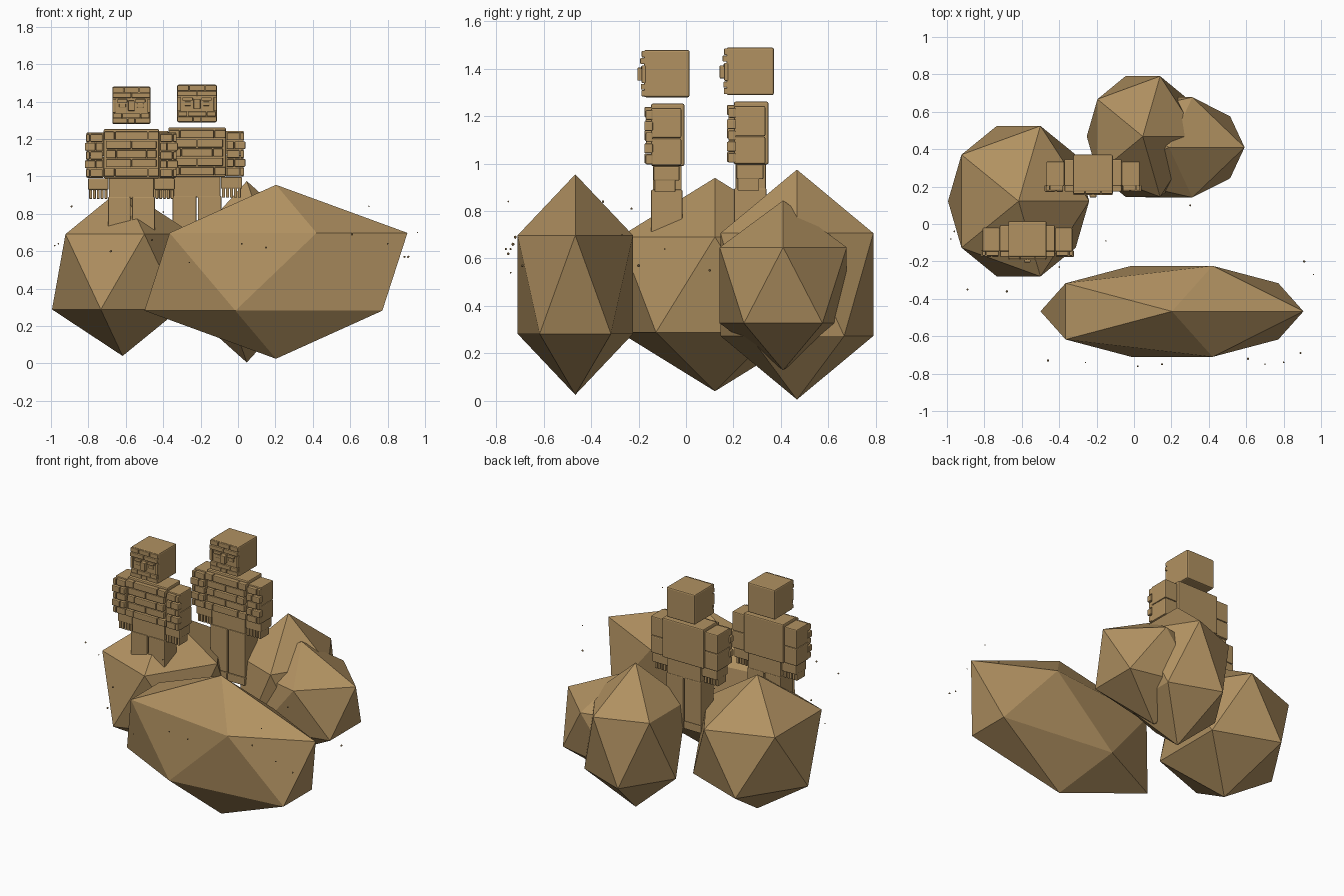
import bpy, bmesh
from mathutils import Vector, Matrix

cube = bpy.data.objects.get("Cube")
if cube:
    bpy.data.objects.remove(cube, do_unlink=True)

sand = bpy.data.materials.new("sandstone tan")
sand.use_nodes = True
COLOUR = (0.44, 0.285, 0.12, 1)
sand.diffuse_color = COLOUR
sand.node_tree.nodes["Principled BSDF"].inputs["Base Color"].default_value = COLOUR


def finish(name, bm):
    mesh = bpy.data.meshes.new(name)
    bm.to_mesh(mesh)
    bm.free()
    mesh.materials.append(sand)
    obj = bpy.data.objects.new(name, mesh)
    bpy.context.collection.objects.link(obj)
    return obj


def rock(name, centre, radii):
    bm = bmesh.new()
    bmesh.ops.create_icosphere(bm, subdivisions=1, radius=1)
    bmesh.ops.scale(bm, vec=radii, verts=bm.verts)
    bmesh.ops.translate(bm, vec=centre, verts=bm.verts)
    return finish(name, bm)


def blocks(name, boxes, bevel, place):
    """One object made of bevelled boxes, each (x0, x1, y0, y1, z0, z1)."""
    bm = bmesh.new()
    for x0, x1, y0, y1, z0, z1 in boxes:
        mat = Matrix.Translation(((x0 + x1) / 2, (y0 + y1) / 2, (z0 + z1) / 2))
        mat = mat @ Matrix.Diagonal((x1 - x0, y1 - y0, z1 - z0, 1))
        bmesh.ops.create_cube(bm, size=1, matrix=mat)
    obj = finish(name, bm)
    obj.matrix_world = place
    mod = obj.modifiers.new("soft edges", "BEVEL")
    mod.width = bevel
    mod.segments = 2
    mod.limit_method = "ANGLE"
    return obj


def mirrored(boxes):
    return boxes + [(-b[1], -b[0], *b[2:]) for b in boxes]


def row(x0, x1, cuts, y0, y1, z0, z1, gap=0.003):
    """A row of plates, split at the given fractions of its width."""
    edges = [x0 + (x1 - x0) * c for c in [0, *cuts, 1]]
    return [(a + gap / 2, b - gap / 2, y0, y1, z0, z1)
            for a, b in zip(edges, edges[1:])]


def figure(tag, place):
    # head with a layered face
    blocks(tag + "_head", [(-0.102, 0.102, -0.097, 0.095, 1.28, 1.48)], 0.008, place)
    front, back = -0.113, -0.09
    face = row(-0.102, 0.102, [0.3, 0.7], front + 0.006, back, 1.448, 1.476)
    face += row(-0.102, 0.102, [0.5], front, back, 1.42, 1.446)
    face += mirrored([(0.022, 0.075, front + 0.004, back, 1.395, 1.413),
                      (0.03, 0.065, -0.104, back, 1.368, 1.39),
                      (0.085, 0.102, -0.107, back, 1.34, 1.415)])
    face += [(-0.017, 0.017, -0.125, back, 1.35, 1.405)]
    face += row(-0.098, 0.098, [0.25, 0.75], front + 0.003, back, 1.312, 1.337)
    face += row(-0.102, 0.102, [0.4, 0.6], front + 0.005, back, 1.284, 1.31)
    blocks(tag + "_face_plates", face, 0.004, place)

    # torso and hips
    blocks(tag + "_torso", [(-0.148, 0.148, -0.067, 0.073, 0.99, 1.253)], 0.007, place)
    blocks(tag + "_hips", [(-0.12, 0.12, -0.06, 0.062, 0.88, 1.0)], 0.005, place)

    # arms: two stacked blocks, a cuff and a hand with fingers
    arm = [(0.148, 0.24, -0.067, 0.06, 1.108, 1.235),
           (0.148, 0.24, -0.067, 0.06, 0.992, 1.106),
           (0.122, 0.232, -0.057, 0.053, 0.928, 0.99)]
    blocks(tag + "_arms", mirrored(arm), 0.006, place)
    fingers = row(0.126, 0.228, [0.2, 0.4, 0.6, 0.8], -0.052, 0.035, 0.88, 0.932, 0.005)
    blocks(tag + "_fingers", mirrored(fingers), 0.003, place)

    # brick-like plates over chest and arms
    chest, sleeves = [], []
    for i in range(5):
        z = 1.0 + i * 0.049
        cuts = [0.5] if i % 2 else [0.2, 0.8]
        reach = 0.148 if i in (0, 4) else 0.135
        chest += row(-reach, reach, cuts, -0.095 + 0.005 * (i % 2), -0.06, z, z + 0.043)
        z = 0.997 + i * 0.047
        out = 0.25 if i % 2 else 0.244
        sleeves += row(0.152, out, [0.4] if i % 2 else [0.75],
                       -0.09 - 0.006 * (i % 2), -0.06, z, z + 0.041)
    blocks(tag + "_chest_plates", chest, 0.005, place)
    blocks(tag + "_arm_plates", mirrored(sleeves), 0.005, place)

    # legs and feet
    legs = [(0.004, 0.125, -0.067, 0.065, 0.6, 0.89),
            (0.002, 0.128, -0.075, 0.067, 0.55, 0.602)]
    blocks(tag + "_legs", mirrored(legs), 0.005, place)


# boulders
rock("front_boulder", (0.203, -0.467, 0.49), (0.786, 0.286, 0.465))
rock("left_boulder", (-0.617, 0.122, 0.49), (0.422, 0.473, 0.45))
rock("back_boulder", (0.047, 0.468, 0.49), (0.335, 0.379, 0.485))
rock("side_boulder", (0.187, 0.41, 0.487), (0.452, 0.315, 0.358))

# the two standing figures, the rear one a little larger
figure("front_figure", Matrix.Translation((-0.57, -0.08, 0)))
figure("rear_figure", Matrix.Translation((-0.219, 0.272, 0))
       @ Matrix.Diagonal((1.04, 1.04, 1.007, 1)))

# floating pebbles
pebbles = [(-0.98, -0.08, 0.63), (-0.96, -0.04, 0.64), (-0.89, -0.35, 0.84),
           (-0.68, -0.36, 0.6), (-0.15, -0.09, 0.64), (-0.09, -0.34, 0.62),
           (0.3, 0.1, 0.55), (-0.46, -0.73, 0.66), (-0.26, -0.74, 0.54),
           (0.02, -0.76, 0.64), (0.15, -0.75, 0.62), (0.61, -0.72, 0.69),
           (0.7, -0.75, 0.84), (0.8, -0.74, 0.64), (0.89, -0.69, 0.57),
           (0.91, -0.2, 0.57), (0.96, -0.27, 0.7), (-0.4, -0.23, 0.81)]
bm = bmesh.new()
for i, p in enumerate(pebbles):
    bmesh.ops.create_icosphere(bm, subdivisions=1, radius=0.004 + 0.001 * (i % 4),
                               matrix=Matrix.Translation(Vector(p)))
finish("pebbles", bm)
